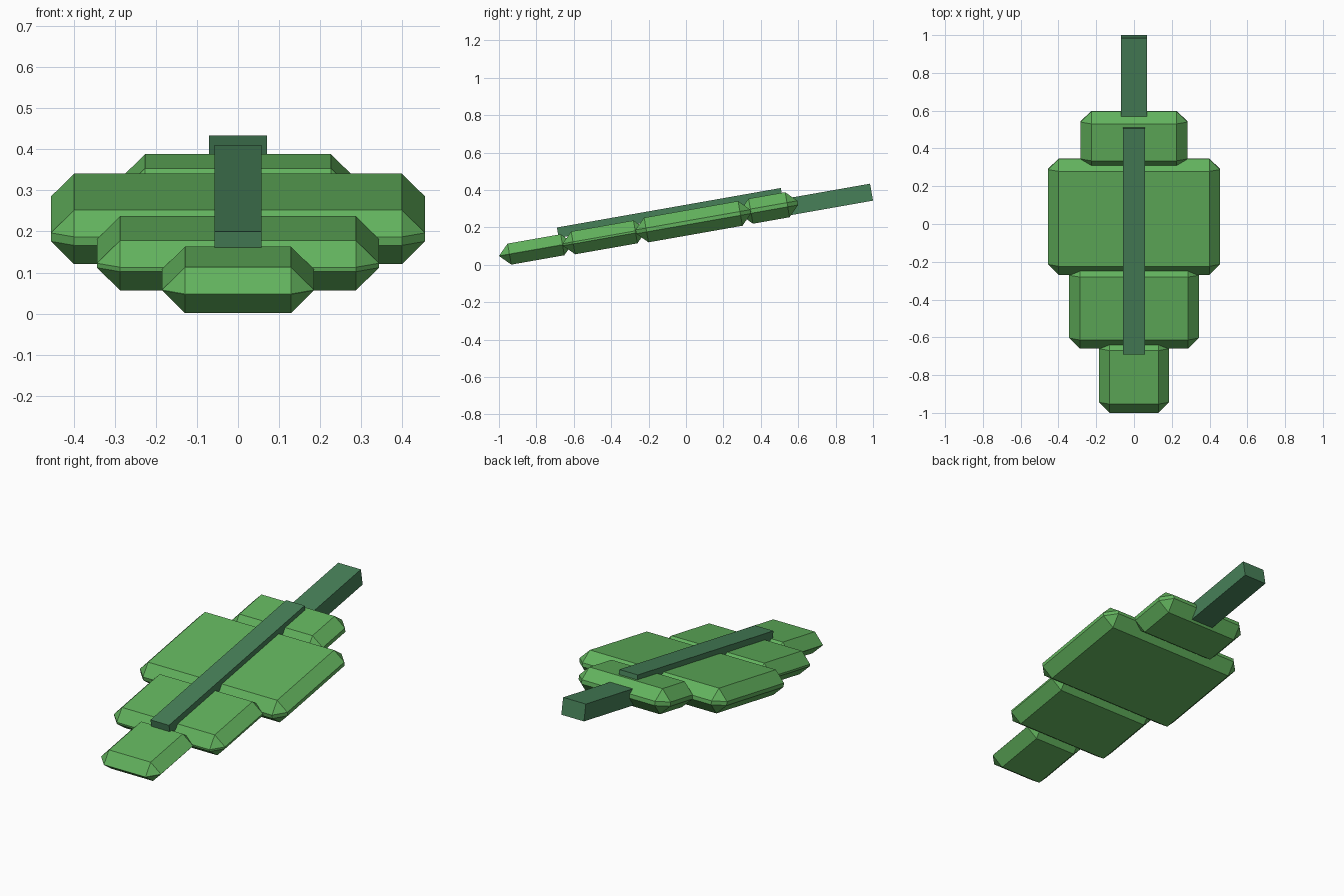
import bpy
import bmesh
from math import radians
from mathutils import Matrix, Vector

if "Cube" in bpy.data.objects:
    bpy.data.objects.remove(bpy.data.objects["Cube"], do_unlink=True)


def material(name, rgb):
    m = bpy.data.materials.new(name)
    m.use_nodes = True
    m.diffuse_color = (*rgb, 1)
    m.node_tree.nodes["Principled BSDF"].inputs["Base Color"].default_value = (*rgb, 1)
    return m


leaf_green = material("leaf green", (0.122, 0.445, 0.109))
stem_green = material("dark stem green", (0.063, 0.216, 0.098))

# The whole leaf is built flat, then pitched up toward the back
PITCH = Matrix.Translation((0, 0, 0.2235)) @ Matrix.Rotation(radians(10), 4, "X")
CHAMFER = 0.0565


def block(name, half_x, y_range, z_range, mat, chamfer=0):
    """Box along the leaf's own axes, with optional chamfered edges."""
    (y0, y1), (z0, z1) = y_range, z_range
    bm = bmesh.new()
    bmesh.ops.create_cube(bm, size=1)
    bmesh.ops.scale(bm, vec=Vector((2 * half_x, y1 - y0, z1 - z0)), verts=bm.verts)
    if chamfer:
        bmesh.ops.bevel(bm, geom=bm.edges[:], offset=chamfer, segments=1,
                        affect="EDGES", clamp_overlap=True)
    bmesh.ops.translate(bm, vec=Vector((0, (y0 + y1) / 2, (z0 + z1) / 2)), verts=bm.verts)
    bmesh.ops.transform(bm, matrix=PITCH, verts=bm.verts)
    mesh = bpy.data.meshes.new(name)
    bm.to_mesh(mesh)
    bm.free()
    mesh.materials.append(mat)
    obj = bpy.data.objects.new(name, mesh)
    bpy.context.collection.objects.link(obj)
    return obj


# Leaf blade: four chamfered slabs from tip to base
block("leaf_tip", 0.185, (-1.015, -0.614), (-0.057, 0.057), leaf_green, CHAMFER)
block("leaf_front", 0.343, (-0.669, -0.218), (-0.062, 0.062), leaf_green, CHAMFER)
block("leaf_middle", 0.455, (-0.272, 0.351), (-0.067, 0.067), leaf_green, CHAMFER)
block("leaf_base", 0.2825, (0.2955, 0.607), (-0.066, 0.07), leaf_green, CHAMFER)

# Midrib on top and stem at the back
block("midrib", 0.057, (-0.684, 0.5315), (0.04, 0.096), stem_green)
block("stem", 0.07, (0.5, 1.0055), (-0.056, 0.036), stem_green)
